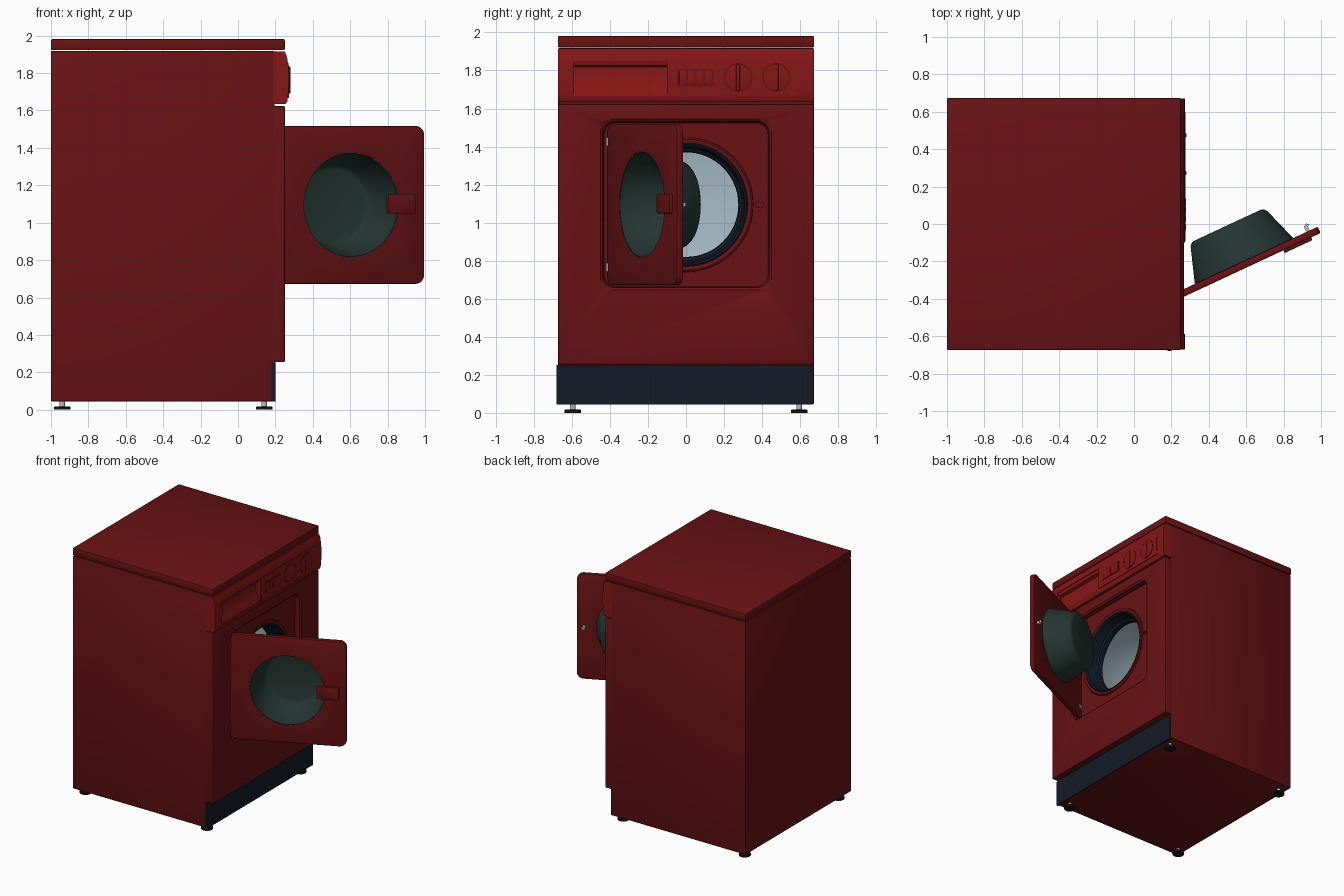
import bpy, bmesh
from math import sin, cos, pi, radians
from mathutils import Vector

if "Cube" in bpy.data.objects:
    bpy.data.objects.remove(bpy.data.objects["Cube"])

CZ = 1.095                       # height of drum and door centre


def material(name, r, g, b):
    m = bpy.data.materials.new(name)
    m.diffuse_color = (r, g, b, 1)
    m.use_nodes = True
    m.node_tree.nodes["Principled BSDF"].inputs["Base Color"].default_value = m.diffuse_color
    return m


RED = material("red_enamel", 0.14, 0.006, 0.007)
BRIGHT = material("bright_red", 0.24, 0.008, 0.008)
NAVY = material("navy_rubber", 0.006, 0.011, 0.02)
GREEN = material("dark_glass", 0.018, 0.036, 0.031)
DRUM = material("drum_metal", 0.38, 0.5, 0.57)
STEEL = material("steel", 0.5, 0.53, 0.56)
BLACK = material("black", 0.008, 0.008, 0.008)


def put(axis, d, p, q):
    return Vector({"x": (d, p, q), "y": (p, d, q), "z": (p, q, d)}[axis])


def loft(name, rings, mat, caps=(True, True), loop=False, face_to=None, bevel=0):
    """Skin a list of equal rings; face_to turns an open shell towards a point."""
    bm = bmesh.new()
    vs = [[bm.verts.new(p) for p in ring] for ring in rings]
    n = len(rings[0])
    pairs = list(zip(vs, vs[1:])) + ([(vs[-1], vs[0])] if loop else [])
    for a, b in pairs:
        for i in range(n):
            j = (i + 1) % n
            bm.faces.new((a[i], a[j], b[j], b[i]))
    if caps[0] and not loop:
        bm.faces.new(vs[0])
    if caps[1] and not loop:
        bm.faces.new(vs[-1])
    bmesh.ops.recalc_face_normals(bm, faces=bm.faces[:])
    if face_to is not None:
        p = Vector(face_to)
        if sum(f.calc_area() * f.normal.dot(f.calc_center_median() - p) for f in bm.faces) > 0:
            bmesh.ops.reverse_faces(bm, faces=bm.faces[:])
    me = bpy.data.meshes.new(name)
    bm.to_mesh(me)
    bm.free()
    ob = bpy.data.objects.new(name, me)
    bpy.context.collection.objects.link(ob)
    me.materials.append(mat)
    bpy.ops.object.select_all(action="DESELECT")
    ob.select_set(True)
    bpy.context.view_layer.objects.active = ob
    if bevel:
        m = ob.modifiers.new("bevel", "BEVEL")
        m.width, m.segments, m.limit_method = bevel, 2, "ANGLE"
        bpy.ops.object.modifier_apply(modifier="bevel")
    bpy.ops.object.shade_smooth_by_angle(angle=radians(35))
    return ob


def extrude(name, pts, axis, a, b, mat, bevel=0):
    return loft(name, [[put(axis, d, p, q) for p, q in pts] for d in (a, b)], mat, bevel=bevel)


def box(name, x, y, z, mat, bevel=0):
    pts = [(y[0], z[0]), (y[1], z[0]), (y[1], z[1]), (y[0], z[1])]
    return extrude(name, pts, "x", x[0], x[1], mat, bevel)


def lathe(name, profile, axis, p, q, mat, seg=64, **kw):
    ring = lambda d, r: [put(axis, d, p + r * cos(2 * pi * i / seg), q + r * sin(2 * pi * i / seg))
                         for i in range(seg)]
    return loft(name, [ring(d, r) for d, r in profile], mat, **kw)


def rounded(cx, cy, hw, hh, r, n=8):
    pts = []
    for k, (sx, sy) in enumerate([(1, 1), (-1, 1), (-1, -1), (1, -1)]):
        for i in range(n + 1):
            a = pi / 2 * (k + i / n)
            pts.append((cx + sx * (hw - r) + r * cos(a), cy + sy * (hh - r) + r * sin(a)))
    return pts


def cut(ob, cutter):
    cutter.hide_render = True
    bpy.context.view_layer.objects.active = ob
    m = ob.modifiers.new("cut", "BOOLEAN")
    m.operation, m.object, m.solver = "DIFFERENCE", cutter, "EXACT"
    bpy.ops.object.modifier_apply(modifier="cut")
    bpy.data.objects.remove(cutter)
    bpy.ops.object.select_all(action="DESELECT")
    ob.select_set(True)
    bpy.ops.object.shade_smooth_by_angle(angle=radians(35))


# Cabinet: box left open behind the front panels
cab = box("cabinet", (-1, 0.195), (-0.672, 0.672), (0.045, 1.918), RED, 0.006)
bm = bmesh.new()
bm.from_mesh(cab.data)
big = max((f for f in bm.faces if f.normal.x > 0.9), key=lambda f: f.calc_area())
bmesh.ops.delete(bm, geom=[big], context="FACES")
bm.to_mesh(cab.data)
bm.free()
box("top_lid", (-1, 0.25), (-0.674, 0.674), (1.922, 1.982), RED, 0.008)
box("plinth", (0.18, 0.2), (-0.68, 0.668), (0.045, 0.252), NAVY)

# Front panel with door recess, drum opening and latch slot
front = box("front_panel", (0.18, 0.25), (-0.672, 0.672), (0.254, 1.624), RED, 0.006)
recess = [[put("x", x, y, z) for y, z in rounded(0, CZ, h, h, 0.06)]
          for x, h in ((0.205, 0.43), (0.24, 0.437), (0.26, 0.462))]
cut(front, loft("recess_cutter", recess, RED))
cut(front, lathe("hole_cutter", [(0.1, 0.335), (0.3, 0.335)], "x", 0, CZ, RED))
cut(front, box("slot_cutter", (0.19, 0.3), (0.365, 0.405), (1.083, 1.109), RED))

# Opening rim, rubber seal and drum
lathe("opening_rim", [(0.2, 0.356), (0.21, 0.352), (0.214, 0.344), (0.21, 0.325), (0.18, 0.32),
                      (0.18, 0.34)], "x", 0, CZ, RED, loop=True)
lathe("door_seal", [(0.205, 0.326), (0.212, 0.318), (0.205, 0.308), (0.16, 0.303), (0.13, 0.295),
                    (0.12, 0.28), (0.1, 0.275), (0.08, 0.28)], "x", 0, CZ, NAVY,
      caps=(False, False), face_to=(1, 0, CZ))
lathe("drum", [(0.08, 0.28), (0.05, 0.32), (0.03, 0.41), (0.0, 0.43), (-0.62, 0.43), (-0.66, 0.41),
               (-0.68, 0.36)], "x", 0, CZ, DRUM, caps=(False, True), face_to=(-0.3, 0, CZ))

# Control panel: bulging profile with a scooped drawer handle
curve = [(0.254, 1.634), (0.264, 1.65), (0.269, 1.69), (0.272, 1.74), (0.272, 1.79),
         (0.269, 1.84), (0.262, 1.885), (0.25, 1.916)]
panel = extrude("control_panel", [(0.19, 1.634)] + curve + [(0.19, 1.916)], "y", -0.672, 0.672, BRIGHT)
scoop = [(0.3, 1.664), (0.262, 1.667), (0.25, 1.71), (0.23, 1.742), (0.232, 1.818), (0.255, 1.826),
         (0.262, 1.851), (0.3, 1.852)]
cut(panel, extrude("scoop_cutter", scoop, "y", -0.588, -0.1, BRIGHT))
face = [(0.2715, 1.668), (0.2745, 1.74), (0.2745, 1.79), (0.2705, 1.855)]
extrude("control_fascia", [(0.25, 1.668)] + face + [(0.25, 1.855)], "y", -0.092, 0.595, BRIGHT)

# Push buttons and knobs
frame = box("button_frame", (0.26, 0.2755), (-0.045, 0.147), (1.718, 1.804), RED)
for i in range(4):
    y = -0.036 + i * 0.045
    box(f"button_{i + 1}", (0.26, 0.278), (y, y + 0.039), (1.724, 1.798), BRIGHT, 0.003)
for i, y in enumerate((0.273, 0.475)):
    lathe(f"knob_ring_{i + 1}", [(0.265, 0.076), (0.2765, 0.076), (0.2765, 0.066), (0.265, 0.066)],
          "x", y, 1.763, RED, seg=40, loop=True)
    lathe(f"knob_{i + 1}", [(0.262, 0.066), (0.2755, 0.066), (0.2765, 0.062)],
          "x", y, 1.763, BRIGHT, seg=40)
    box(f"knob_grip_{i + 1}", (0.265, 0.281), (y - 0.01, y + 0.01), (1.693, 1.833), BRIGHT, 0.004)

# Adjustable feet
for x in (-0.94, 0.14):
    for y in (-0.595, 0.595):
        lathe("foot_pad", [(0, 0.044), (0.013, 0.044), (0.017, 0.04)], "z", x, y, BLACK, seg=24)
        lathe("foot_stem", [(0.015, 0.014), (0.05, 0.014)], "z", x, y, STEEL, seg=16)

# Door, built along local x with the bowl towards local +y, then swung open
plate = extrude("door_plate", rounded(0.37, CZ, 0.435, 0.422, 0.05), "y", -0.02, 0.017, RED, 0.006)
cut(plate, lathe("bowl_cutter", [(-0.1, 0.281), (0.1, 0.281)], "y", 0.37, CZ, RED))
bowl = lathe("door_bowl", [(0.228, 0.02), (0.228, 0.195), (0.222, 0.213), (0.207, 0.226),
                           (0.018, 0.29), (0.016, 0.281), (-0.018, 0.281), (-0.018, 0.276),
                           (0.01, 0.274), (0.2, 0.214), (0.212, 0.203), (0.217, 0.188),
                           (0.217, 0.02)], "y", 0.37, CZ, GREEN)
handle = extrude("door_handle", rounded(0.667, CZ + 0.005, 0.082, 0.051, 0.008, 3), "y", -0.036, -0.004,
                 RED, 0.004)
parts = [plate, bowl, handle]
hook = [(0.738, 0.01), (0.757, 0.01), (0.757, 0.04), (0.77, 0.045), (0.757, 0.058), (0.738, 0.05)]
parts.append(extrude("latch_hook", hook, "z", CZ - 0.01, CZ + 0.01, STEEL))
for z in (CZ - 0.33, CZ + 0.33):
    parts.append(lathe("hinge_pin", [(z - 0.022, 0.011), (z + 0.022, 0.011)], "z", -0.06, -0.016,
                       STEEL, seg=16))
    parts.append(box("hinge_leaf", (-0.06, -0.01), (0.012, 0.022), (z - 0.016, z + 0.016), STEEL))
for ob in parts:
    ob.location = (0.26, -0.37, 0)
    ob.rotation_euler = (0, 0, radians(25))
